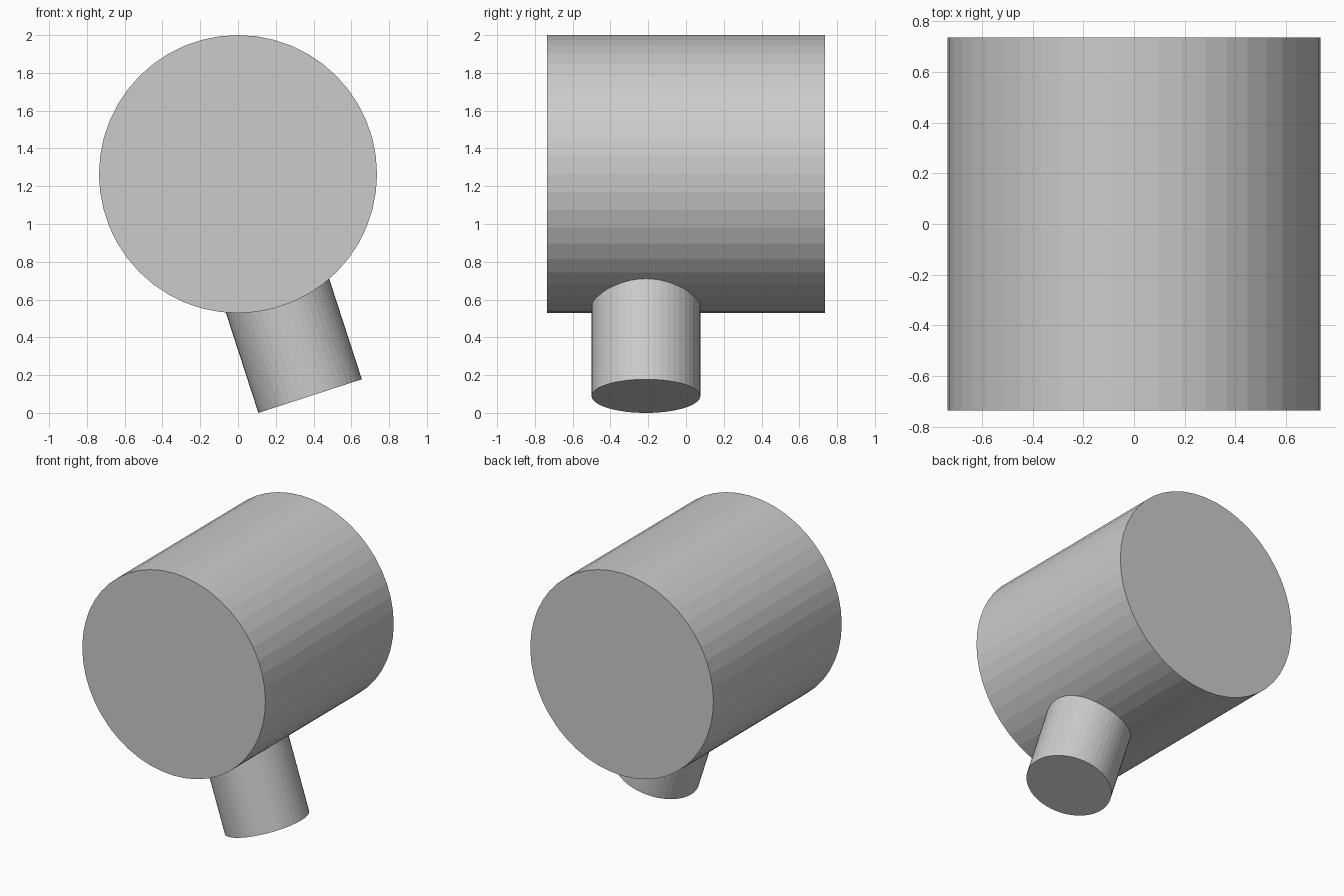
import bpy
from math import radians, sin, cos
from mathutils import Vector

if "Cube" in bpy.data.objects:
    bpy.data.objects.remove(bpy.data.objects["Cube"])

SIDES = 48
R_DRUM, DRUM_LEN = 0.736, 1.474
R_STUB, TILT = 0.288, radians(18)
AXIS = Vector((0, 0, 2 - R_DRUM))


def cylinder(name, radius, depth, location, rotation):
    bpy.ops.mesh.primitive_cylinder_add(vertices=SIDES, radius=radius, depth=depth,
                                        location=location, rotation=rotation)
    obj = bpy.context.object
    obj.name = name
    return obj


# Large drum lying along y
drum = cylinder("drum", R_DRUM, DRUM_LEN, AXIS, (radians(90), 0, 0))

# Branch stub pointing radially out of the drum, its lowest rim point on z = 0
reach = (AXIS.z - R_STUB * sin(TILT)) / cos(TILT)
inner = 0.4
direction = Vector((sin(TILT), 0, -cos(TILT)))
centre = AXIS + direction * (reach + inner) / 2 + Vector((0, -0.212, 0))
stub = cylinder("branch_stub", R_STUB, reach - inner, centre, (0, -TILT, 0))

# Weld the stub to the drum as one solid
union = drum.modifiers.new("join_stub", 'BOOLEAN')
union.operation = 'UNION'
union.solver = 'EXACT'
union.object = stub
bpy.context.view_layer.objects.active = drum
bpy.ops.object.modifier_apply(modifier=union.name)
bpy.data.objects.remove(stub)
drum.name = "drum_with_branch"
